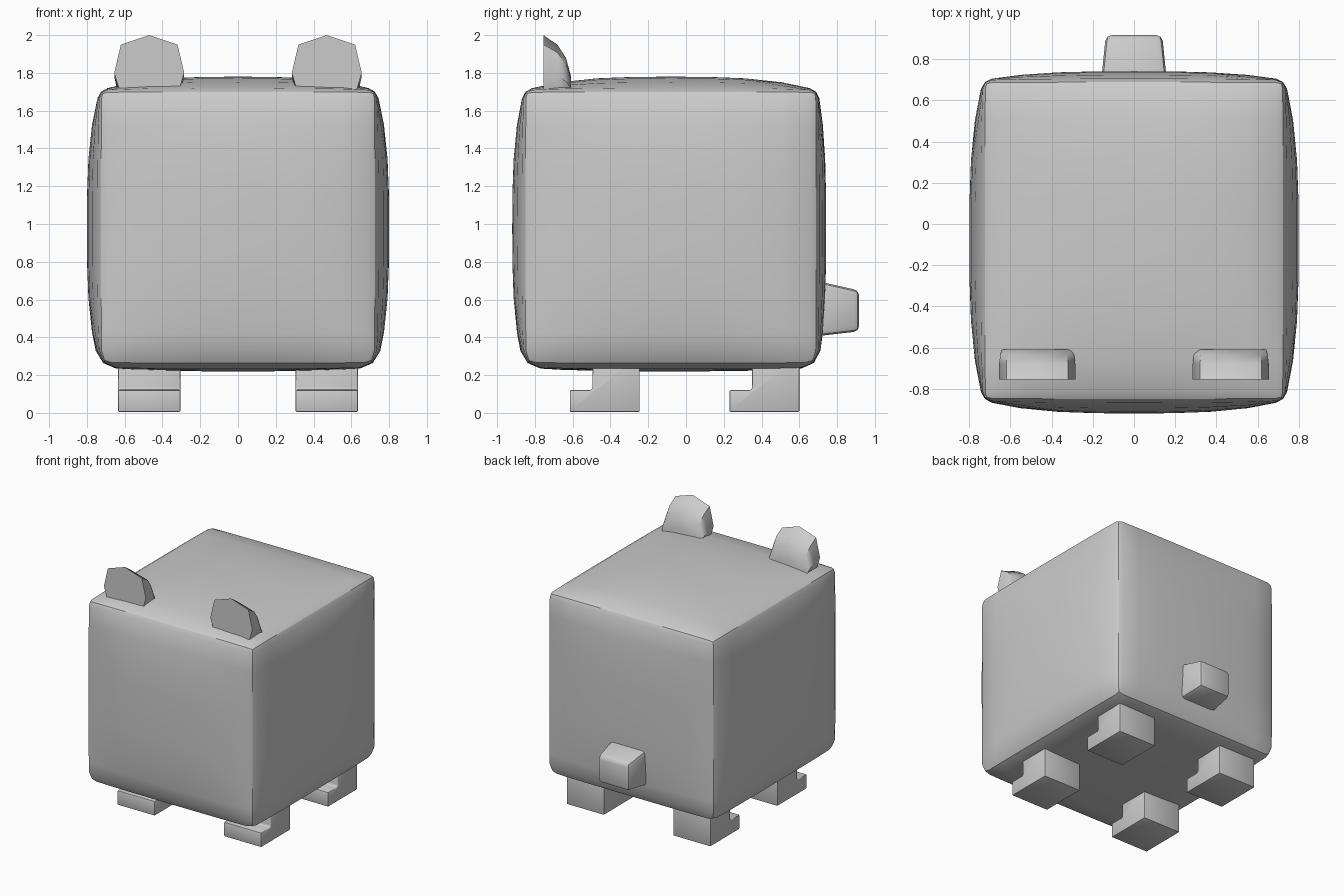
import bpy, bmesh
from mathutils import Vector

if "Cube" in bpy.data.objects:
    bpy.data.objects.remove(bpy.data.objects["Cube"])


def make_object(name, bm, angle=30, bevel=0, segments=2, weighted=False):
    bmesh.ops.recalc_face_normals(bm, faces=bm.faces)
    mesh = bpy.data.meshes.new(name)
    bm.to_mesh(mesh)
    bm.free()
    ob = bpy.data.objects.new(name, mesh)
    bpy.context.collection.objects.link(ob)
    bpy.ops.object.select_all(action='DESELECT')
    ob.select_set(True)
    bpy.context.view_layer.objects.active = ob
    if bevel:
        mod = ob.modifiers.new("Bevel", 'BEVEL')
        mod.width = bevel
        mod.segments = segments
        mod.limit_method = 'WEIGHT' if weighted else 'ANGLE'
        bpy.ops.object.modifier_apply(modifier=mod.name)
    bpy.ops.object.shade_smooth_by_angle(angle=angle * 3.14159 / 180)
    return ob


def loft(rings):
    """Closed solid through rings that have equal point counts."""
    bm = bmesh.new()
    vs = [[bm.verts.new(p) for p in r] for r in rings]
    n = len(rings[0])
    for a, b in zip(vs, vs[1:]):
        for i in range(n):
            j = (i + 1) % n
            bm.faces.new((a[i], a[j], b[j], b[i]))
    bm.faces.new(vs[0])
    bm.faces.new(vs[-1])
    return bm


# Body: gridded box whose sides swell outward, with bevelled borders
lo, hi = Vector((-0.735, -0.86, 0.24)), Vector((0.735, 0.70, 1.71))
swell = {(0, -1): 0.065, (0, 1): 0.065, (1, -1): 0.06, (1, 1): 0.042,
         (2, -1): 0.02, (2, 1): 0.07}
bm = bmesh.new()
bmesh.ops.create_cube(bm, size=2)
bmesh.ops.subdivide_edges(bm, edges=bm.edges[:], cuts=7, use_grid_fill=True)
weight = bm.edges.layers.float.new("bevel_weight_edge")
for e in bm.edges:
    borders = [k for k in range(3) if all(abs(v.co[k]) > 0.999 for v in e.verts)
               and e.verts[0].co[k] * e.verts[1].co[k] > 0]
    if len(borders) == 2:
        bottom = all(v.co.z < -0.999 for v in e.verts)
        e[weight] = 1.0 if bottom else 0.5
for v in bm.verts:
    u = v.co.copy()
    p = Vector([(lo[k] + hi[k]) / 2 + u[k] * (hi[k] - lo[k]) / 2 for k in range(3)])
    for k in range(3):
        if abs(u[k]) > 0.999:
            s = 1 if u[k] > 0 else -1
            a, b = [abs(u[j]) for j in range(3) if j != k]
            p[k] += s * swell[(k, s)] * (1 - a ** 3) * (1 - b ** 3)
    v.co = p
make_object("body", bm, 25, 0.09, 2, weighted=True)

# Ears: flat faceted front, domed back
outline = [(-0.15, 1.68), (-0.185, 1.80), (-0.15, 1.95), (0, 2.0),
           (0.15, 1.95), (0.185, 1.80), (0.15, 1.68)]
depths = [(-0.755, 1, 1), (-0.68, 1, 0.84), (-0.635, 0.97, 0.62), (-0.61, 0.93, 0.33)]
for side, sx in (("left", -1), ("right", 1)):
    rings = [[(sx * 0.47 + x * fx, y, 1.68 + (z - 1.68) * fz) for x, z in outline]
             for y, fx, fz in depths]
    make_object(side + "_ear", loft(rings), 40)

# Legs: L-shaped profile with a forward toe
profile = [(0, 0.005), (-0.37, 0.005), (-0.37, 0.12), (-0.26, 0.12),
           (-0.25, 0.13), (-0.25, 0.30), (0, 0.30)]
for end, heel in (("front", -0.245), ("back", 0.60)):
    for side, sx in (("left", -1), ("right", 1)):
        rings = [[(sx * 0.47 + dx, heel + y, z) for y, z in profile]
                 for dx in (-0.165, 0.165)]
        make_object(end + "_" + side + "_leg", loft(rings), 40, 0.015)

# Tail: short tapered block
rings = [[(sx * w, y, z) for sx, z in ((-1, z0), (1, z0), (1, z1), (-1, z1))]
         for y, w, z0, z1 in ((0.64, 0.165, 0.40, 0.71), (0.917, 0.137, 0.432, 0.648))]
make_object("tail", loft(rings), 40, 0.028)
